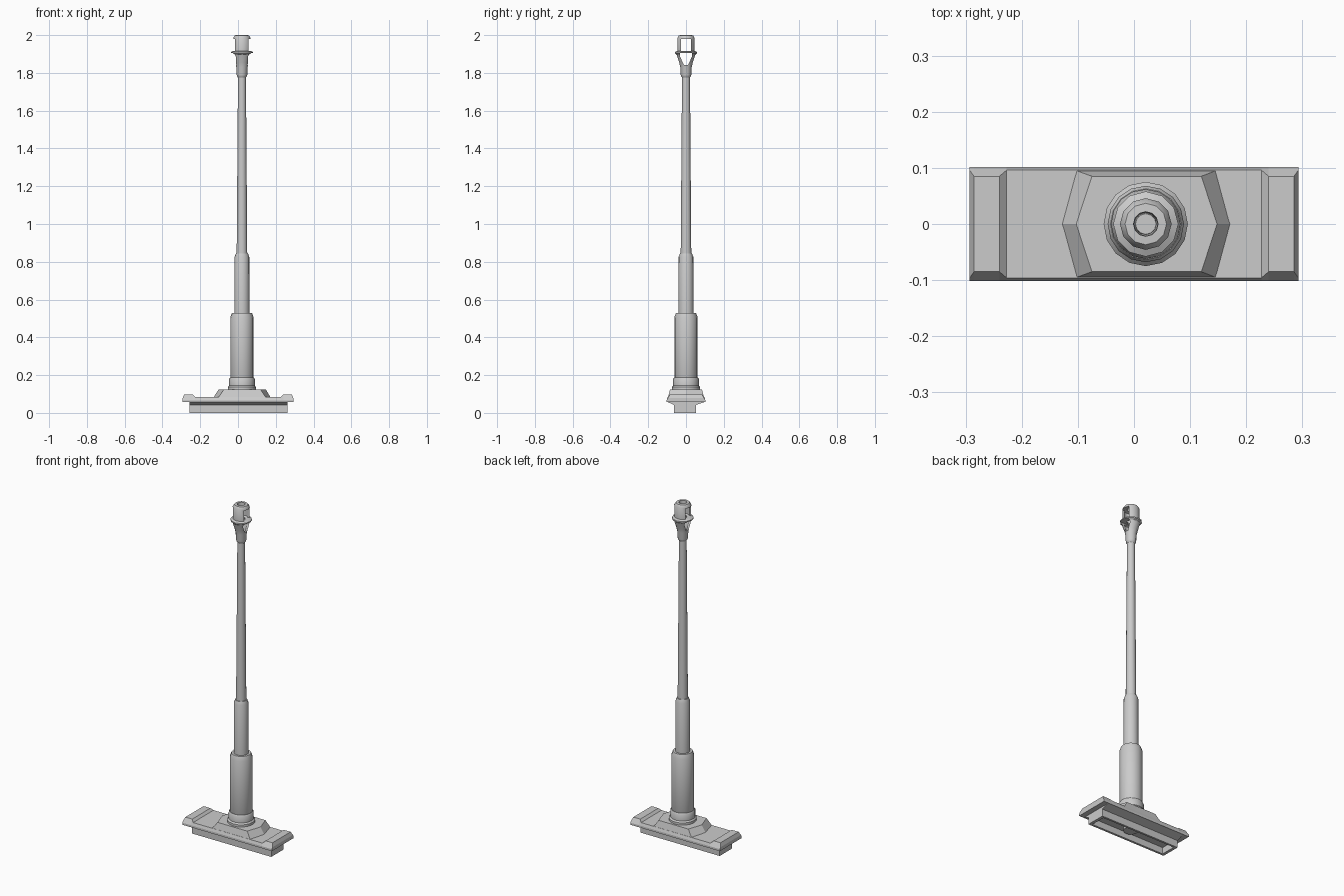
import bpy, bmesh, math

if "Cube" in bpy.data.objects:
    bpy.data.objects.remove(bpy.data.objects["Cube"])

CX = 0.021  # barrel axis


def finish(name, bm, smooth=False):
    bmesh.ops.recalc_face_normals(bm, faces=bm.faces)
    me = bpy.data.meshes.new(name)
    bm.to_mesh(me)
    bm.free()
    ob = bpy.data.objects.new(name, me)
    bpy.context.collection.objects.link(ob)
    if smooth:
        bpy.ops.object.select_all(action='DESELECT')
        bpy.context.view_layer.objects.active = ob
        ob.select_set(True)
        bpy.ops.object.shade_smooth_by_angle(angle=math.radians(32))
    return ob


def loft(name, rings, closed=False, smooth=False):
    """Skin equal-length point rings; cap both ends unless closed."""
    bm = bmesh.new()
    vs = [[bm.verts.new(p) for p in r] for r in rings]
    n = len(vs[0])
    pairs = list(zip(vs, vs[1:])) + ([(vs[-1], vs[0])] if closed else [])
    for a, b in pairs:
        for i in range(n):
            j = (i + 1) % n
            bm.faces.new((a[i], a[j], b[j], b[i]))
    if not closed:
        bm.faces.new(vs[0])
        bm.faces.new(vs[-1])
    return finish(name, bm, smooth)


def lathe(name, profile, sides=16, closed=False):
    rings = [[(CX + r * math.cos(math.tau * i / sides),
               r * math.sin(math.tau * i / sides), z) for i in range(sides)]
             for r, z in profile]
    return loft(name, rings, closed, True)


def rect(x0, x1, y0, y1, z):
    return [(x0, y0, z), (x1, y0, z), (x1, y1, z), (x0, y1, z)]


# Mounting plate with raised, bevelled end lugs
half = [(0.293, 0.096, 0.078), (0.285, 0.085, 0.098),
        (0.240, 0.085, 0.098), (0.227, 0.096, 0.085)]
stations = [(-x, y, z) for x, y, z in half] + half[::-1]
loft("mounting_plate", [
    [(x, -0.102, 0.057), (x, -0.102, 0.069), (x, -y, z),
     (x, y, z), (x, 0.102, 0.069), (x, 0.102, 0.057)]
    for x, y, z in stations])

# Hollow foot under the plate
loft("foot_frame", [
    rect(-0.257, 0.262, -0.099, 0.099, 0.058),
    rect(-0.257, 0.262, -0.063, 0.052, 0.042),
    rect(-0.257, 0.262, -0.063, 0.052, 0.0),
    rect(-0.24, 0.245, -0.05, 0.04, 0.0),
    rect(-0.24, 0.245, -0.05, 0.04, 0.038)])


# Six-sided raised boss around the barrel
def hexagon(x0, x1, tip, y, z):
    return [(x0, -y, z), (x1, -y, z), (x1 + tip, 0, z),
            (x1, y, z), (x0, y, z), (x0 - tip, 0, z)]


loft("centre_boss", [hexagon(-0.105, 0.148, 0.026, 0.096, 0.08),
                     hexagon(-0.075, 0.12, 0.028, 0.085, 0.123)])

# Collar and stepped, tapering barrel
lathe("barrel_collar", [
    (0.075, 0.115), (0.075, 0.136), (0.068, 0.144), (0.068, 0.18), (0.063, 0.188)])
lathe("barrel", [
    (0.04, 0.022), (0.04, 0.13), (0.062, 0.18), (0.062, 0.505), (0.053, 0.53),
    (0.040, 0.53), (0.039, 0.825), (0.032, 0.845), (0.028, 0.845), (0.021, 1.79)])

# Muzzle brake: hollow shell, two chambers split by a flange
brake = lathe("muzzle_brake", [
    (0.021, 1.775), (0.026, 1.782), (0.028, 1.79), (0.03, 1.83), (0.036, 1.855),
    (0.050, 1.897), (0.058, 1.903), (0.058, 1.911), (0.046, 1.917), (0.046, 1.985),
    (0.037, 1.999), (0.022, 2.0), (0.021, 1.982), (0.037, 1.978), (0.037, 1.918),
    (0.022, 1.914), (0.022, 1.906), (0.040, 1.896), (0.022, 1.84), (0.018, 1.785)],
    sides=12, closed=True)

# Side windows cut through both chambers along x
windows = {
    "upper_window_cutter": [(-0.027, 1.917), (0.027, 1.917), (0.027, 1.98), (-0.027, 1.98)],
    "lower_window_cutter": [(-0.011, 1.842), (0.011, 1.842), (0.031, 1.885),
                            (0.031, 1.905), (-0.031, 1.905), (-0.031, 1.885)],
}
for name, outline in windows.items():
    cutter = loft(name, [[(CX + s * 0.1, y, z) for y, z in outline] for s in (-1, 1)])
    mod = brake.modifiers.new(name, 'BOOLEAN')
    mod.operation = 'DIFFERENCE'
    mod.solver = 'EXACT'
    mod.object = cutter
    cutter.hide_render = True
    cutter.hide_set(True)
